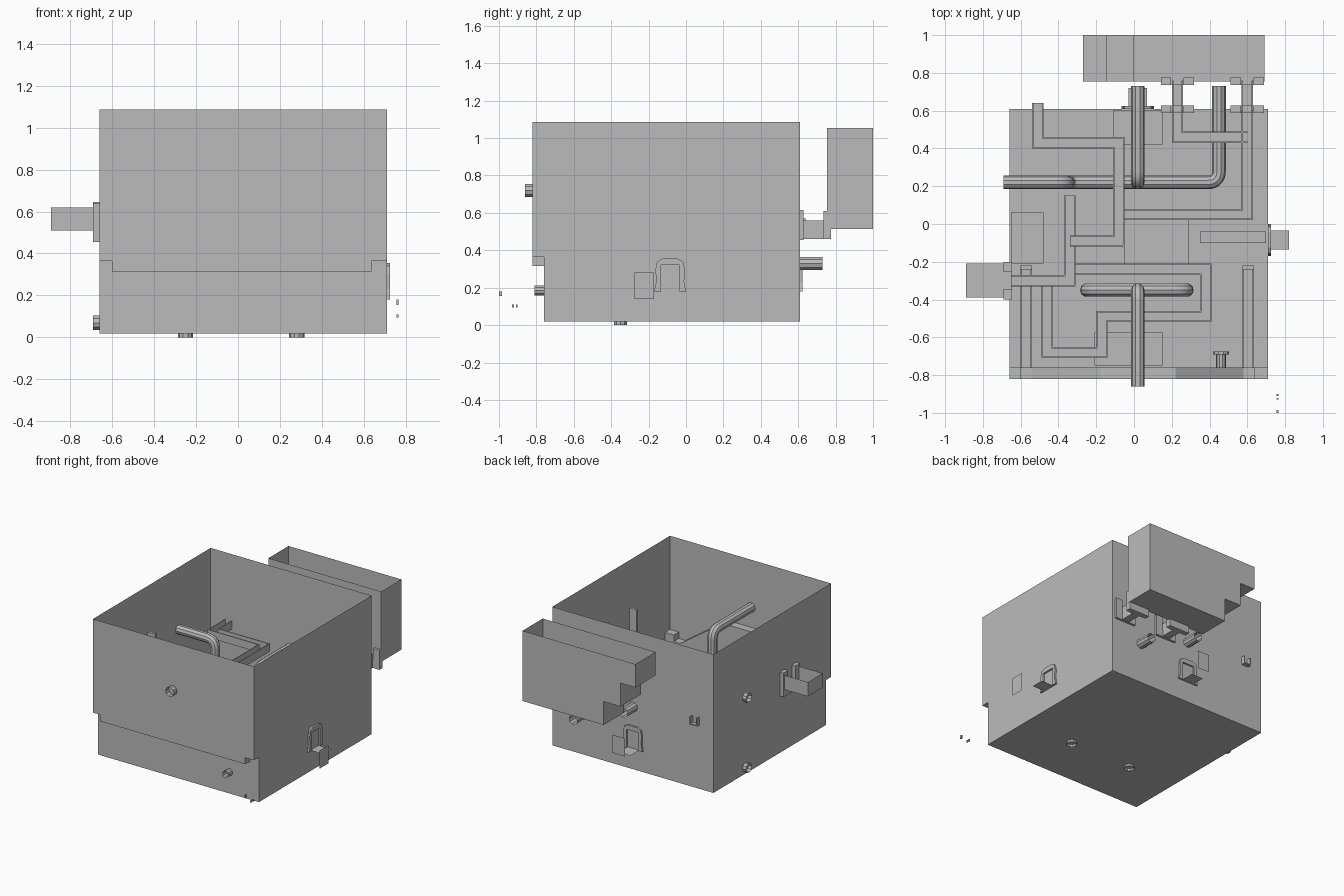
import bpy, bmesh, math
from mathutils import Vector

if "Cube" in bpy.data.objects:
    bpy.data.objects.remove(bpy.data.objects["Cube"], do_unlink=True)

GREY = bpy.data.materials.new("plain grey")
GREY.use_nodes = True
GREY.diffuse_color = (0.5, 0.5, 0.5, 1)
GREY.node_tree.nodes["Principled BSDF"].inputs["Base Color"].default_value = (0.5, 0.5, 0.5, 1)


def add(name, bm):
    mesh = bpy.data.meshes.new(name)
    bm.to_mesh(mesh)
    bm.free()
    mesh.materials.append(GREY)
    obj = bpy.data.objects.new(name, mesh)
    bpy.context.collection.objects.link(obj)
    return obj


def box(name, x, y, z, open_top=False):
    """Box from (low, high) ranges; may be an open-topped shell."""
    bm = bmesh.new()
    bmesh.ops.create_cube(bm, size=1)
    for v in bm.verts:
        v.co = [r[0] + (c + 0.5) * (r[1] - r[0]) for r, c in zip((x, y, z), v.co)]
    if open_top:
        bm.normal_update()
        lid = [f for f in bm.faces if f.normal.z > 0.9]
        bmesh.ops.delete(bm, geom=lid, context='FACES')
    return add(name, bm)


def sheet(name, points, depth=None):
    """Flat polygon, thickened along a vector when depth is given."""
    bm = bmesh.new()
    face = bm.faces.new([bm.verts.new(p) for p in points])
    if depth:
        ext = bmesh.ops.extrude_face_region(bm, geom=[face], use_keep_orig=True)
        moved = [g for g in ext["geom"] if isinstance(g, bmesh.types.BMVert)]
        bmesh.ops.translate(bm, verts=moved, vec=depth)
        bmesh.ops.recalc_face_normals(bm, faces=bm.faces)
    return add(name, bm)


def trough(name, path, z, half=0.03, height=0.06, t=0.008):
    """U-shaped gutter with mitred corners along a level path."""
    w, i = half, half - t
    section = [(-w, 0), (w, 0), (w, height), (i, height), (i, t), (-i, t), (-i, height), (-w, height)]
    pts = [Vector(p) for p in path]
    bm = bmesh.new()
    rings = []
    for k, p in enumerate(pts):
        a = (p - pts[k - 1]).normalized() if k else (pts[1] - p).normalized()
        b = (pts[k + 1] - p).normalized() if k + 1 < len(pts) else a
        na, nb = Vector((-a.y, a.x)), Vector((-b.y, b.x))
        side = (na + nb) / (1 + na.dot(nb))
        rings.append([bm.verts.new((p.x + side.x * u, p.y + side.y * u, z + v)) for u, v in section])
    n = len(section)
    for r, s in zip(rings, rings[1:]):
        for j in range(n):
            bm.faces.new((r[j], r[(j + 1) % n], s[(j + 1) % n], s[j]))
    bm.faces.new(rings[0])
    bm.faces.new(rings[-1])
    bmesh.ops.recalc_face_normals(bm, faces=bm.faces)
    return add(name, bm)


def pipe(name, path, radius=0.036, bend=0.06):
    """Open-ended round pipe with rounded elbows."""
    pts = [Vector(p) for p in path]
    line = [pts[0]]
    for a, p, b in zip(pts, pts[1:], pts[2:]):
        s, e = p + (a - p).normalized() * bend, p + (b - p).normalized() * bend
        for k in range(6):
            u = k / 5
            line.append(s * (1 - u) ** 2 + p * 2 * u * (1 - u) + e * u ** 2)
    line.append(pts[-1])
    curve = bpy.data.curves.new(name, 'CURVE')
    curve.dimensions = '3D'
    curve.bevel_depth, curve.bevel_resolution = radius, 3
    spline = curve.splines.new('POLY')
    spline.points.add(len(line) - 1)
    for sp, p in zip(spline.points, line):
        sp.co = (*p, 1)
    tmp = bpy.data.objects.new(name + "_path", curve)
    bpy.context.collection.objects.link(tmp)
    mesh = bpy.data.meshes.new_from_object(tmp.evaluated_get(bpy.context.evaluated_depsgraph_get()))
    bpy.data.objects.remove(tmp, do_unlink=True)
    bm = bmesh.new()
    bm.from_mesh(mesh)
    bpy.data.meshes.remove(mesh)
    obj = add(name, bm)
    bpy.ops.object.select_all(action='DESELECT')
    obj.select_set(True)
    bpy.context.view_layer.objects.active = obj
    bpy.ops.object.shade_smooth_by_angle()


# Housing: open-topped thin shell
L, R, F, B, LOW, TOP = -0.66, 0.71, -0.82, 0.61, 0.02, 1.085
IN, LIP, EDGE = -0.76, 0.365, 0.315
sheet("floor", [(L, IN, LOW), (R, IN, LOW), (R, B, LOW), (L, B, LOW)])
sheet("back_wall", [(L, B, LOW), (R, B, LOW), (R, B, TOP), (L, B, TOP)])
side = [(F, TOP), (B, TOP), (B, LOW), (IN, LOW), (IN, LIP), (F, LIP)]
for name, x in (("right_wall", L), ("left_wall", R)):
    sheet(name, [(x, y, z) for y, z in side])

# Front overhang, its trapezoid ledge and the recessed lower panel
corner_l = [(L, LIP), (-0.60, LIP), (-0.60, EDGE)]
corner_r = [(0.635, EDGE), (0.635, LIP), (R, LIP)]
rise = [(-0.54, EDGE), (-0.18, 0.565), (0.22, 0.565), (0.58, EDGE)]
profile = corner_l + rise + corner_r
sheet("front_wall", [(x, F, z) for x, z in [(L, TOP)] + corner_l + corner_r + [(R, TOP)]])
sheet("lower_front_panel", [(x, IN, z) for x, z in [(L, LOW)] + profile + [(R, LOW)]])
bm = bmesh.new()
rows = [[bm.verts.new((x, y, z)) for x, z in profile] for y in (F, IN)]
for k in range(len(profile) - 1):
    bm.faces.new((rows[0][k], rows[0][k + 1], rows[1][k + 1], rows[1][k]))
add("front_ledge", bm)

# Rear tank with a stepped underside, open on top
steps = [(0.69, 1.055), (0.69, 0.515), (0, 0.515), (0, 0.695), (-0.145, 0.695),
         (-0.145, 0.875), (-0.27, 0.875), (-0.27, 1.055)]
bm = bmesh.new()
rows = [[bm.verts.new((x, y, z)) for x, z in steps] for y in (0.755, 1.0)]
for row in rows:
    bm.faces.new(row)
for k in range(len(steps) - 1):
    bm.faces.new((rows[0][k], rows[0][k + 1], rows[1][k + 1], rows[1][k]))
add("rear_tank", bm)

# Couplings between tank and housing
for tag, x in (("inner", 0.23), ("outer", 0.60)):
    trough(tag + "_coupling", [(x, 0.60), (x, 0.76)], 0.46, height=0.10)
    trough(tag + "_wall_flange", [(x, 0.588), (x, 0.627)], 0.455, half=0.088, height=0.16, t=0.055)
    trough(tag + "_tank_flange", [(x, 0.735), (x, 0.775)], 0.46, half=0.088, height=0.15, t=0.055)

# Side tray
box("side_tray", (-0.89, -0.66), (-0.39, -0.21), (0.51, 0.62), open_top=True)
trough("side_tray_flange", [(-0.69, -0.30), (-0.645, -0.30)], 0.455, half=0.10, height=0.185, t=0.055)

# Pipes
pipe("front_inlet_pipe", [(0.02, -0.86, 0.72), (0.02, -0.35, 0.72), (0.02, -0.35, 0.33)])
pipe("front_manifold", [(-0.25, -0.35, 0), (-0.25, -0.35, 0.33), (0.28, -0.35, 0.33), (0.28, -0.35, 0)])
pipe("upper_side_pipe", [(-0.69, 0.22, 0.61), (-0.35, 0.22, 0.61), (-0.35, 0.22, 0.33),
                         (0.45, 0.22, 0.33), (0.45, 0.73, 0.33)])
pipe("lower_side_pipe", [(-0.69, 0.22, 0.07), (-0.35, 0.22, 0.07), (-0.35, 0.22, 0.33)])
pipe("rear_pipe", [(0.02, 0.73, 0.50), (0.02, 0.22, 0.50), (0.02, 0.22, 0.33)])
pipe("front_spigot", [(0.46, -0.81, 0.185), (0.46, -0.68, 0.185)], radius=0.027)
pipe("spigot_collar", [(0.46, -0.69, 0.185), (0.46, -0.675, 0.185)], radius=0.042)

# Gutters inside the housing
trough("rear_gutter", [(-0.51, 0.64), (-0.51, 0.43), (-0.08, 0.43), (-0.08, -0.09), (-0.34, -0.09)], 0.51)
trough("side_gutter", [(-0.65, -0.30), (-0.34, -0.30), (-0.34, 0.15)], 0.46)
trough("winding_gutter", [(-0.46, -0.30), (-0.46, -0.68), (-0.17, -0.68), (-0.17, -0.49),
                          (0.38, -0.49), (0.38, -0.24), (-0.31, -0.24)], 0.25)
trough("tank_gutter", [(0.23, 0.60), (0.23, 0.46), (0.60, 0.46)], 0.46)
trough("long_gutter", [(0.60, 0.60), (0.60, 0.05), (-0.05, 0.05)], 0.46)
for tag, x in (("right", -0.57), ("left", 0.605)):
    trough(tag + "_ramp", [(x, -0.24), (x, IN)], 0.2)
    box(tag + "_post", (x - 0.03, x + 0.03), (-0.24, -0.22), (LOW, 0.78))

# Inner chambers
box("rear_chamber", (-0.11, 0.15), (0.42, 0.60), (LOW, 0.36))
box("middle_chamber", (-0.05, 0.29), (-0.21, 0.02), (LOW, 0.22))
box("side_chute", (0.35, 0.70), (-0.10, -0.04), (LOW, 0.30))
box("side_chamber", (-0.65, -0.48), (-0.21, 0.06), (LOW, 0.40))
box("front_chamber", (-0.21, 0.15), (-0.75, -0.575), (LOW, 0.20))

# Dispenser arches: frame, ledge and loose flap, on the side and at the back
half_arch = [(0.085, 0.18), (0.075, 0.23), (0.078, 0.30), (0.07, 0.34), (0.04, 0.355)]
inner = [(-0.05, 0.18), (-0.05, 0.32), (0.05, 0.32), (0.05, 0.18)]
arch = half_arch + [(-u, z) for u, z in reversed(half_arch)] + inner
ledge = [(-0.05, 0), (0.05, 0), (0.05, 0.11), (-0.05, 0.11)]


def dispenser(tag, place, out, flap_u, flap_z):
    sheet(tag + "_arch", [place(u, 0, z) for u, z in arch], out)
    sheet(tag + "_arch_ledge", [place(u, d, 0.18) for u, d in ledge])
    sheet(tag + "_flap", [place(flap_u + u, 0.178, flap_z + z)
                          for u, z in ((-0.052, -0.07), (0.052, -0.07), (0.052, 0.07), (-0.052, 0.07))])


dispenser("side", lambda u, d, z: (R + d, u - 0.085, z), (0.014, 0, 0), -0.138, 0.21)
dispenser("back", lambda u, d, z: (u + 0.02, B + d, z), (0, 0.014, 0), 0, 0.27)

# Loose beads in front
box("upper_bead", (0.755, 0.765), (-1.0, -0.985), (0.155, 0.18))
for k, y in enumerate((-0.93, -0.91)):
    box(f"lower_bead_{k}", (0.755, 0.765), (y, y + 0.01), (0.095, 0.11))
